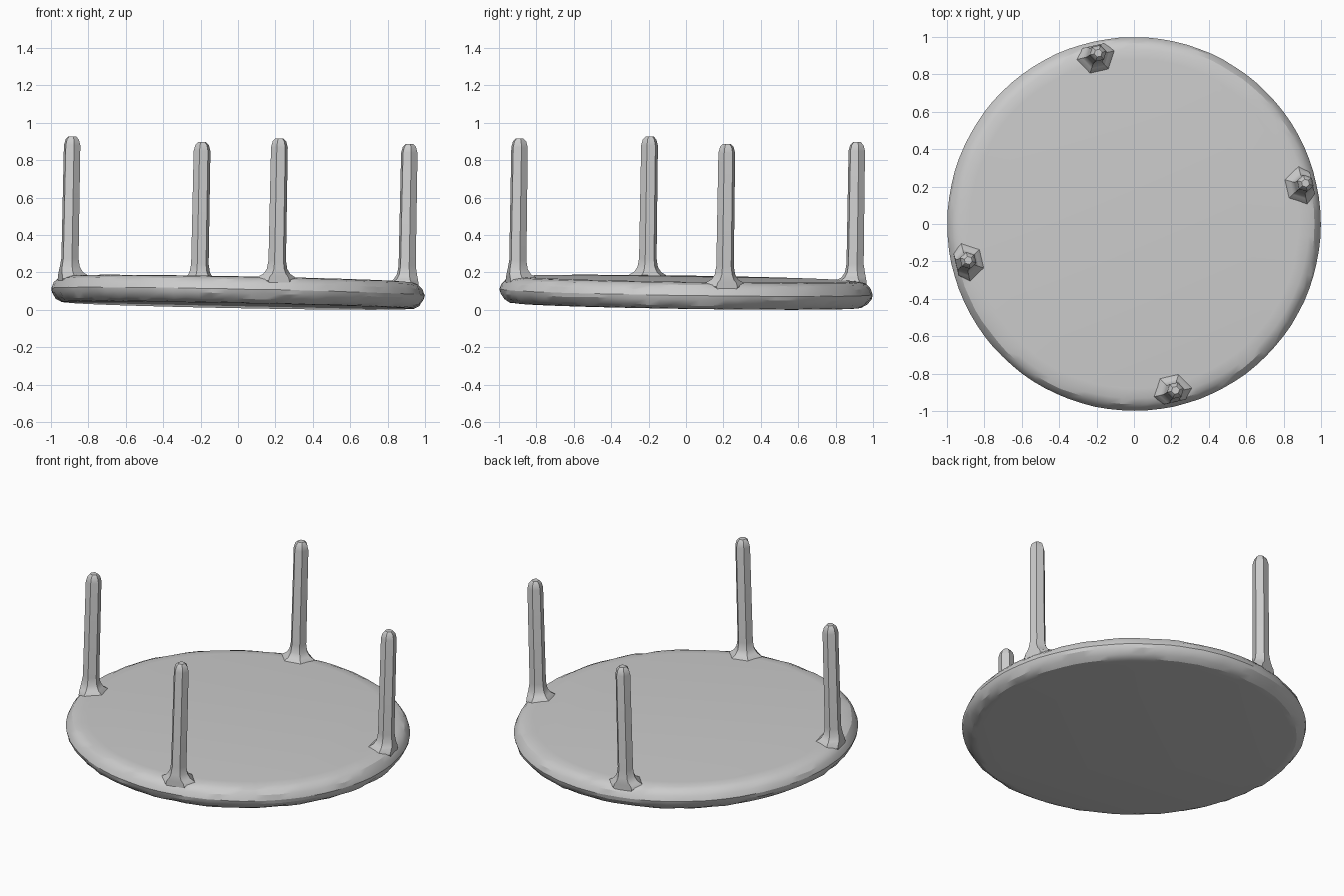
import bpy, bmesh, math, random
from mathutils import Matrix, Vector

cube = bpy.data.objects.get("Cube")
if cube:
    bpy.data.objects.remove(cube, do_unlink=True)

random.seed(4)
grey = bpy.data.materials.new("Plain grey")
grey.use_nodes = True
grey.diffuse_color = (0.6, 0.6, 0.6, 1)
grey.node_tree.nodes["Principled BSDF"].inputs["Base Color"].default_value = (0.6, 0.6, 0.6, 1)

# The whole piece leans slightly towards +x and +y
TILT = (Matrix.Translation((0, 0, 0.0945))
        @ Matrix.Rotation(0.019, 4, 'Y') @ Matrix.Rotation(-0.015, 4, 'X'))


def loft(name, rings, smooth_angle):
    """Skin a stack of equal-sized rings and cap both ends."""
    bm = bmesh.new()
    loops = [[bm.verts.new(TILT @ p) for p in ring] for ring in rings]
    n = len(loops[0])
    for low, high in zip(loops, loops[1:]):
        for i in range(n):
            j = (i + 1) % n
            bm.faces.new((low[i], low[j], high[j], high[i]))
    bm.faces.new(loops[0][::-1])
    bm.faces.new(loops[-1])
    bmesh.ops.recalc_face_normals(bm, faces=bm.faces)
    mesh = bpy.data.meshes.new(name)
    bm.to_mesh(mesh)
    bm.free()
    mesh.materials.append(grey)
    obj = bpy.data.objects.new(name, mesh)
    bpy.context.collection.objects.link(obj)
    bpy.ops.object.select_all(action='DESELECT')
    obj.select_set(True)
    bpy.context.view_layer.objects.active = obj
    bpy.ops.object.shade_smooth_by_angle(angle=math.radians(smooth_angle))
    return obj


# Round top with a rounded, slightly hand-hewn rim: (radius, height, roughness)
SEGMENTS = 88
profile = [(0.91, -0.072, 0), (0.945, -0.068, 0.004), (0.975, -0.05, 0.008),
           (0.996, -0.02, 0.005), (1.0, 0.002, 0.002), (0.99, 0.032, 0.006),
           (0.968, 0.055, 0.006), (0.935, 0.068, 0.002), (0.88, 0.072, 0)]
rings = []
for radius, height, rough in profile:
    ring = []
    for i in range(SEGMENTS):
        a = math.tau * i / SEGMENTS
        r = radius - random.uniform(0, rough)
        z = height + random.uniform(-rough, rough) * 0.6
        ring.append(Vector((r * math.cos(a), r * math.sin(a), z)))
    rings.append(ring)
loft("round_top", rings, 25)

# Four six-sided legs with a flared foot and a chamfered tip: (height, radius)
leg_profile = [(0.0, 0.075), (0.05, 0.115), (0.073, 0.10), (0.088, 0.074),
               (0.115, 0.056), (0.16, 0.048), (0.765, 0.046),
               (0.797, 0.037), (0.812, 0.022)]
LEG_RADIUS, OUTER_LIMIT = 0.925, 0.052
for name, degrees in (("right_side_leg", 192.9), ("front_leg", 282.9),
                      ("left_side_leg", 12.9), ("back_leg", 102.9)):
    turn = Matrix.Rotation(math.radians(degrees), 4, 'Z')
    rings = []
    for height, radius in leg_profile:
        ring = []
        for i in range(6):
            a = math.tau * (i + 0.5) / 6
            # The flare is cut off where it meets the outer rim
            x = min(radius * math.cos(a), OUTER_LIMIT)
            ring.append(turn @ Vector((LEG_RADIUS + x, radius * math.sin(a), height)))
        rings.append(ring)
    loft(name, rings, 30)
